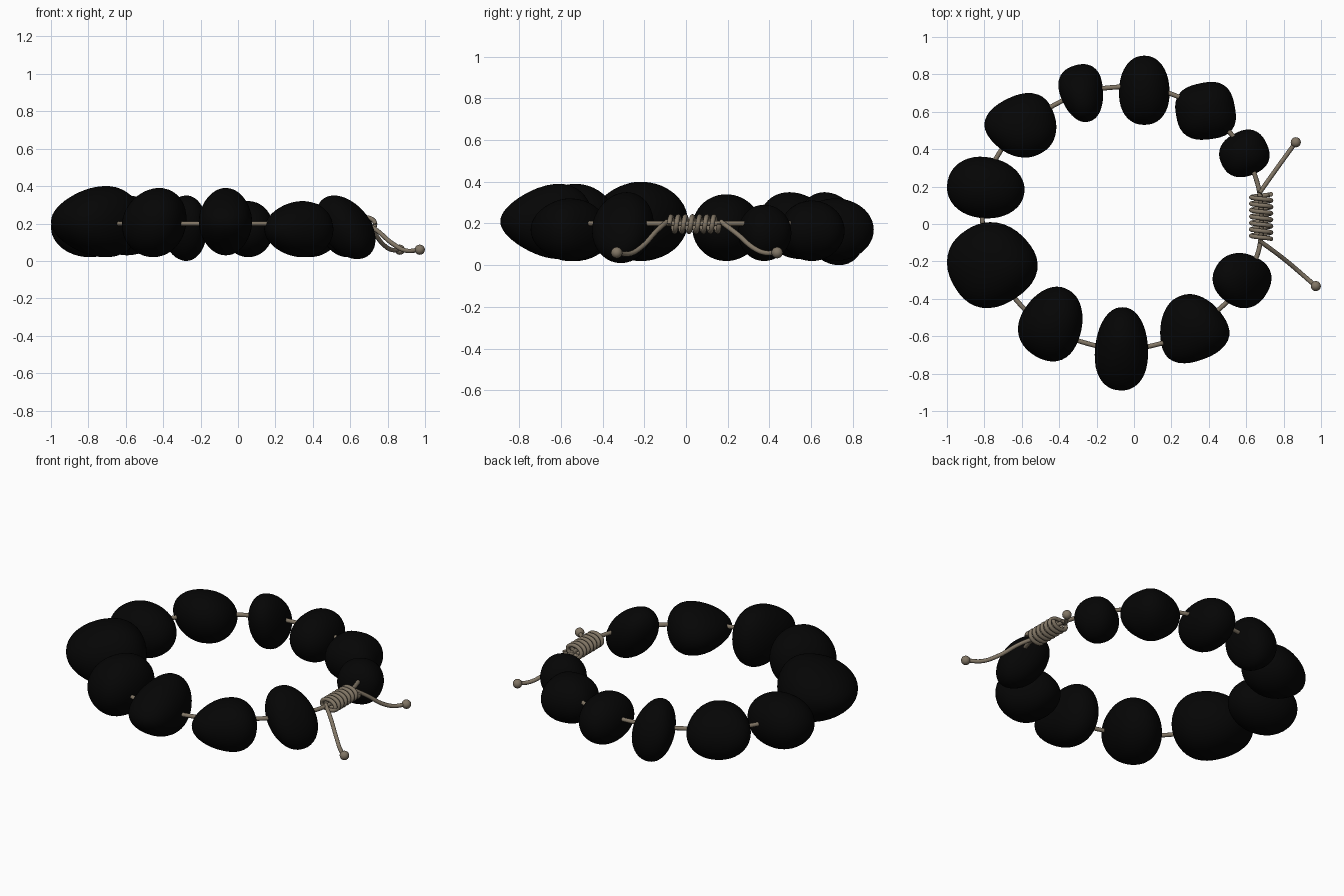
import bpy
import bmesh
from math import cos, sin, pi, radians
from mathutils import Vector

cube = bpy.data.objects.get("Cube")
if cube:
    bpy.data.objects.remove(cube, do_unlink=True)


def make_material(name, colour):
    mat = bpy.data.materials.new(name)
    mat.use_nodes = True
    mat.diffuse_color = (*colour, 1)
    mat.node_tree.nodes["Principled BSDF"].inputs["Base Color"].default_value = (*colour, 1)
    return mat


black = make_material("matte black stone", (0.0015, 0.0015, 0.0015))
tan = make_material("tan cord", (0.22, 0.18, 0.13))


def add_mesh(name, bm, mat):
    mesh = bpy.data.meshes.new(name)
    bm.to_mesh(mesh)
    bm.free()
    mesh.materials.append(mat)
    mesh.shade_smooth()
    obj = bpy.data.objects.new(name, mesh)
    bpy.context.collection.objects.link(obj)


def add_pebble(name, low, high, angle, stretch=1.0, taper=0.0, square=2.3, lean=(0, 0), wedge=(0, 0)):
    """Rounded stone, narrowing along angle, fitted between two corners.

    lean shifts the top sideways, wedge makes the stone thicker towards one side.
    """
    bm = bmesh.new()
    bmesh.ops.create_icosphere(bm, subdivisions=4, radius=1)
    c, s = cos(radians(angle)), sin(radians(angle))
    for v in bm.verts:
        # sphere with a squared-off outline, tapered towards its narrow end
        u, w, h = v.co
        flat = (abs(u) ** square + abs(w) ** square) ** (1 / square)
        norm = (flat ** 2 + h ** 2) ** 0.5
        u, w, h = u / norm, w / norm, h / norm
        w *= 1 - taper * u
        u *= stretch
        x, y = u * c - w * s, u * s + w * c
        h *= 1 + wedge[0] * x + wedge[1] * y
        v.co = (x + lean[0] * h, y + lean[1] * h, h)
    for axis in range(3):
        values = [v.co[axis] for v in bm.verts]
        start, span = min(values), max(values) - min(values)
        for v in bm.verts:
            v.co[axis] = low[axis] + (v.co[axis] - start) / span * (high[axis] - low[axis])
    add_mesh(name, bm, black)


def add_cord(name, points, radius, closed=False, kind="BEZIER"):
    curve = bpy.data.curves.new(name, "CURVE")
    curve.dimensions = "3D"
    curve.bevel_depth = radius
    curve.bevel_resolution = 3
    curve.use_fill_caps = True
    spline = curve.splines.new(kind)
    if kind == "BEZIER":
        spline.bezier_points.add(len(points) - 1)
        for knot, p in zip(spline.bezier_points, points):
            knot.co = p
            knot.handle_left_type = knot.handle_right_type = "AUTO"
    else:
        spline.points.add(len(points) - 1)
        for knot, p in zip(spline.points, points):
            knot.co = (*p, 1)
        spline.use_smooth = True
    spline.use_cyclic_u = closed
    curve.materials.append(tan)
    obj = bpy.data.objects.new(name, curve)
    bpy.context.collection.objects.link(obj)


# Stones around the bracelet
add_pebble("stone_left_large", (-1, -.45, .02), (-.515, .01, .4), angle=125, taper=.08, wedge=(.25, 0))
add_pebble("stone_front_left", (-.62, -.735, .02), (-.275, -.335, .39), angle=62, stretch=1.15, taper=.15,
           square=2.2, lean=(.1, 0))
add_pebble("stone_front", (-.21, -.89, .03), (.075, -.445, .39), angle=88, stretch=1.5, taper=.1,
           square=2.2, wedge=(0, .2))
add_pebble("stone_front_right", (.14, -.745, .02), (.51, -.375, .32), angle=110, taper=.25, wedge=(.2, 0))
add_pebble("stone_right_front", (.42, -.45, .01), (.735, -.155, .35), angle=150, taper=.08, lean=(-.45, .1))
add_pebble("stone_right_back", (.455, .25, .02), (.725, .505, .29), angle=205, stretch=1.1, taper=.05, square=2.4)
add_pebble("stone_back_right", (.22, .45, .02), (.545, .76, .31), angle=190, taper=.04, square=2.7)
add_pebble("stone_back", (-.08, .53, .02), (.19, .9, .32), angle=90, stretch=1.35, taper=.05, square=2.2)
add_pebble("stone_back_middle", (-.405, .545, .0), (-.165, .855, .35), angle=285, stretch=1.3, taper=.2,
           lean=(0, -.3))
add_pebble("stone_back_left", (-.8, .355, .03), (-.415, .7, .35), angle=300, taper=.18, lean=(0, -.15))
add_pebble("stone_left_back", (-1, .03, .02), (-.585, .36, .34), angle=350, stretch=1.2, taper=.05, square=2.1)

# Cord threaded through the stones
level = 0.2
ring = [(-.81, .01), (-.72, .38), (-.4, .65), (-.12, .73), (.2, .695), (.53, .47), (.65, .25),
        (.68, .04), (.65, -.19), (.45, -.46), (.1, -.65), (-.28, -.63), (-.6, -.44)]
add_cord("ring_cord", [(x, y, level) for x, y in ring], .0125, closed=True)

# Wrapped sliding knot
turns, steps = 7, 24
coil = []
for i in range(turns * steps + 1):
    a = 2 * pi * i / steps
    coil.append((.68 + .053 * cos(a), -.08 + .24 * i / (turns * steps), .197 + .036 * sin(a)))
add_cord("knot_coil", coil, .012, kind="POLY")

# Loose tails with a bead on each end
tails = {
    "front": [(.67, -.09, .21), (.74, -.14, .165), (.83, -.21, .09), (.9, -.27, .055), (.972, -.332, .06)],
    "back": [(.67, .165, .21), (.73, .25, .145), (.78, .32, .085), (.82, .375, .06), (.865, .437, .06)],
}
for side, path in tails.items():
    add_cord(side + "_tail", path, .012)
    bm = bmesh.new()
    bmesh.ops.create_uvsphere(bm, u_segments=24, v_segments=16, radius=.027)
    bmesh.ops.translate(bm, verts=bm.verts, vec=Vector(path[-1]))
    add_mesh(side + "_tail_bead", bm, tan)
